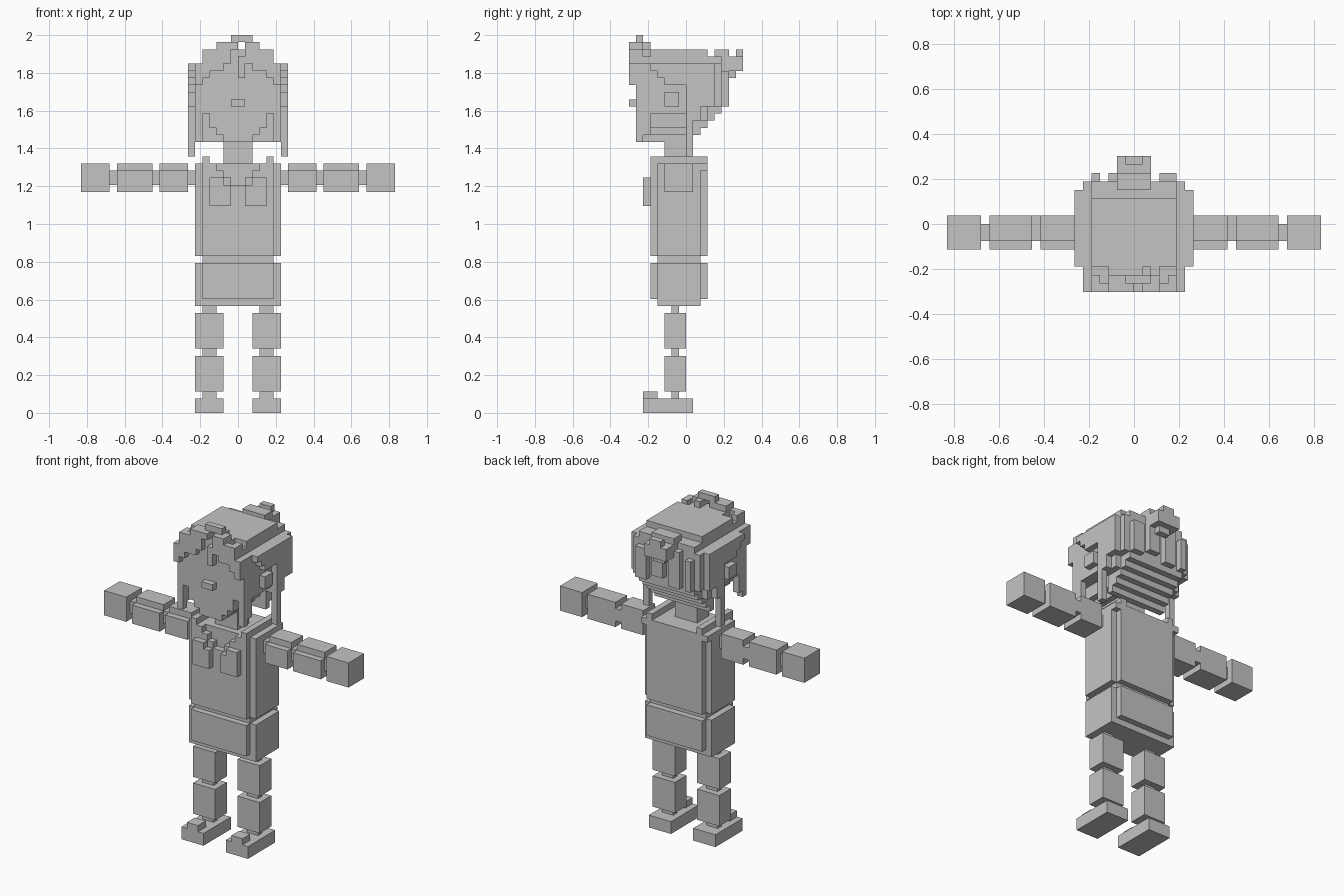
import bpy, bmesh, math

if "Cube" in bpy.data.objects:
    bpy.data.objects.remove(bpy.data.objects["Cube"])

U = 2 / 53  # edge of one block; all sizes below are counted in blocks

grey = bpy.data.materials.new("plain grey")
grey.diffuse_color = (0.55, 0.55, 0.55, 1)
grey.use_nodes = True
grey.node_tree.nodes["Principled BSDF"].inputs["Base Color"].default_value = grey.diffuse_color


def box(x0, x1, y0, y1, z0, z1):
    return {(x, y, z) for x in range(x0, x1) for y in range(y0, y1) for z in range(z0, z1)}


def flip(cells):
    return {(-1 - x, y, z) for x, y, z in cells}


def both(cells):
    return cells | flip(cells)


# Outer skin of a block set, with flat areas merged into single faces
SIDES = {
    (1, 0, 0): ((1, 0, 0), (1, 1, 0), (1, 1, 1), (1, 0, 1)),
    (-1, 0, 0): ((0, 0, 0), (0, 0, 1), (0, 1, 1), (0, 1, 0)),
    (0, 1, 0): ((0, 1, 0), (0, 1, 1), (1, 1, 1), (1, 1, 0)),
    (0, -1, 0): ((0, 0, 0), (1, 0, 0), (1, 0, 1), (0, 0, 1)),
    (0, 0, 1): ((0, 0, 1), (1, 0, 1), (1, 1, 1), (0, 1, 1)),
    (0, 0, -1): ((0, 0, 0), (0, 1, 0), (1, 1, 0), (1, 0, 0)),
}


def part(name, cells):
    bm = bmesh.new()
    verts = {}
    for c in sorted(cells):
        for d, corners in SIDES.items():
            if tuple(a + b for a, b in zip(c, d)) in cells:
                continue
            loop = []
            for k in corners:
                p = tuple(a + b for a, b in zip(c, k))
                if p not in verts:
                    verts[p] = bm.verts.new([a * U for a in p])
                loop.append(verts[p])
            bm.faces.new(loop)
    bmesh.ops.dissolve_limit(bm, angle_limit=math.radians(1), verts=bm.verts, edges=bm.edges)
    mesh = bpy.data.meshes.new(name)
    bm.to_mesh(mesh)
    bm.free()
    mesh.materials.append(grey)
    bpy.context.collection.objects.link(bpy.data.objects.new(name, mesh))


def pair(name, cells):
    part("right_" + name, flip(cells))
    part("left_" + name, cells)


# Legs: foot with raised toe, two shin and thigh blocks, thin joints
pair("foot", box(2, 6, -6, 1, 0, 2) | box(3, 5, -6, -4, 2, 3))
pair("shin", box(2, 6, -3, 0, 3, 8))
pair("thigh", box(2, 6, -3, 0, 9, 14))
for joint, z in (("ankle", 2), ("knee", 8), ("hip", 14)):
    pair(joint + "_joint", box(3, 5, -2, -1, z, z + 1))

# Hips and waist
part("hips", box(-6, 6, -4, 2, 15, 21) | box(-5, 5, -5, 3, 16, 21))
part("waist", box(-5, 5, -4, 2, 21, 22))

# Torso with stepped neckline, shoulder straps and chest pieces
torso = box(-6, 6, -4, 2, 22, 35) | box(-5, 5, -5, 3, 22, 35)
torso |= both(box(5, 6, 2, 3, 34, 35) | box(4, 5, -5, 3, 35, 36))
for half, z in ((1, 32), (2, 33), (3, 34)):
    torso -= box(-half, half, -5, -4, z, z + 1)
torso |= both(box(1, 4, -6, -5, 29, 33) - box(1, 2, -6, -5, 32, 33))
part("torso", torso)

# Arms held straight out, upper front edge notched
for name, x0, x1 in (("upper_arm", 7, 11), ("forearm", 12, 17)):
    pair(name, box(x0, x1, -3, 1, 31, 35) - box(x0, x1, -3, -2, 34, 35))
pair("hand", box(18, 22, -3, 1, 31, 35))
pair("shoulder_joint", box(6, 7, -2, 0, 32, 34))
pair("elbow_joint", box(11, 12, -2, 1, 32, 34))
pair("wrist_joint", box(17, 18, -2, 0, 32, 34))

# Neck
part("neck", box(-2, 2, -3, 0, 35, 38))

# Head with tapering chin, nose and ears
head = box(-5, 5, -7, 3, 42, 50) | box(-1, 1, -8, -7, 43, 44)
for half, z in ((2, 38), (3, 39), (4, 40), (4, 41)):
    head |= box(-half, half, -7, 0, z, z + 1)
head |= both(box(5, 7, -3, -1, 43, 45))

# Crown of the hair in stacked layers
hair = box(-5, 5, -5, 3, 50, 51) | box(-5, 5, -6, 5, 49, 50)
hair |= box(-6, 6, -7, 5, 46, 49) | both(box(6, 7, -5, 4, 48, 49))

# Back of the hair, stepping inward towards the nape
for i in range(5):
    hair |= box(-5, 5, 0, i + 1, 38 + i, 39 + i)
hair |= box(-6, 6, 0, 5, 43, 49)
for x0, x1, z0, z1 in ((-5, -4, 43, 48), (-3, -1, 43, 49), (0, 2, 44, 49), (3, 5, 43, 48)):
    hair |= box(x0, x1, 5, 6, z0, z1)

# Side hair with hanging locks
side = box(6, 7, -4, 4, 47, 48) | box(6, 7, -3, 4, 46, 47)
side |= box(6, 7, 0, 4, 43, 46) | box(6, 7, 0, 2, 41, 43) | box(6, 7, 0, 1, 36, 41)
side |= box(5, 6, -7, -3, 42, 46) | box(5, 6, -3, 0, 42, 46)
side |= box(5, 6, -7, -5, 39, 42) | box(5, 6, -7, -6, 38, 39)
side |= box(5, 6, 0, 3, 41, 43)
hair |= both(side)

# Ragged fringe over the forehead
fringe = box(5, 6, -8, -7, 46, 49) | box(4, 5, -8, -6, 47, 51)
fringe |= box(2, 4, -8, -7, 48, 51) | box(1, 2, -8, -6, 49, 51)
hair |= both(fringe) | box(0, 1, -8, -7, 47, 50) | box(-3, 3, -7, -5, 50, 51)
# Tuft standing on the front of the crown
hair |= box(-3, 0, -8, -6, 51, 52) | box(1, 3, -8, -6, 51, 52)
hair |= box(-1, 2, -7, -6, 52, 53) | box(1, 2, -6, -5, 51, 52)

# Bun at the back of the crown
hair |= box(-2, 2, 5, 8, 48, 50) | box(-1, 1, 6, 7, 47, 48)
hair |= box(-1, 1, 7, 8, 50, 51) | box(-2, 2, 4, 6, 50, 51)

part("head", head - hair)
part("hair", hair)
